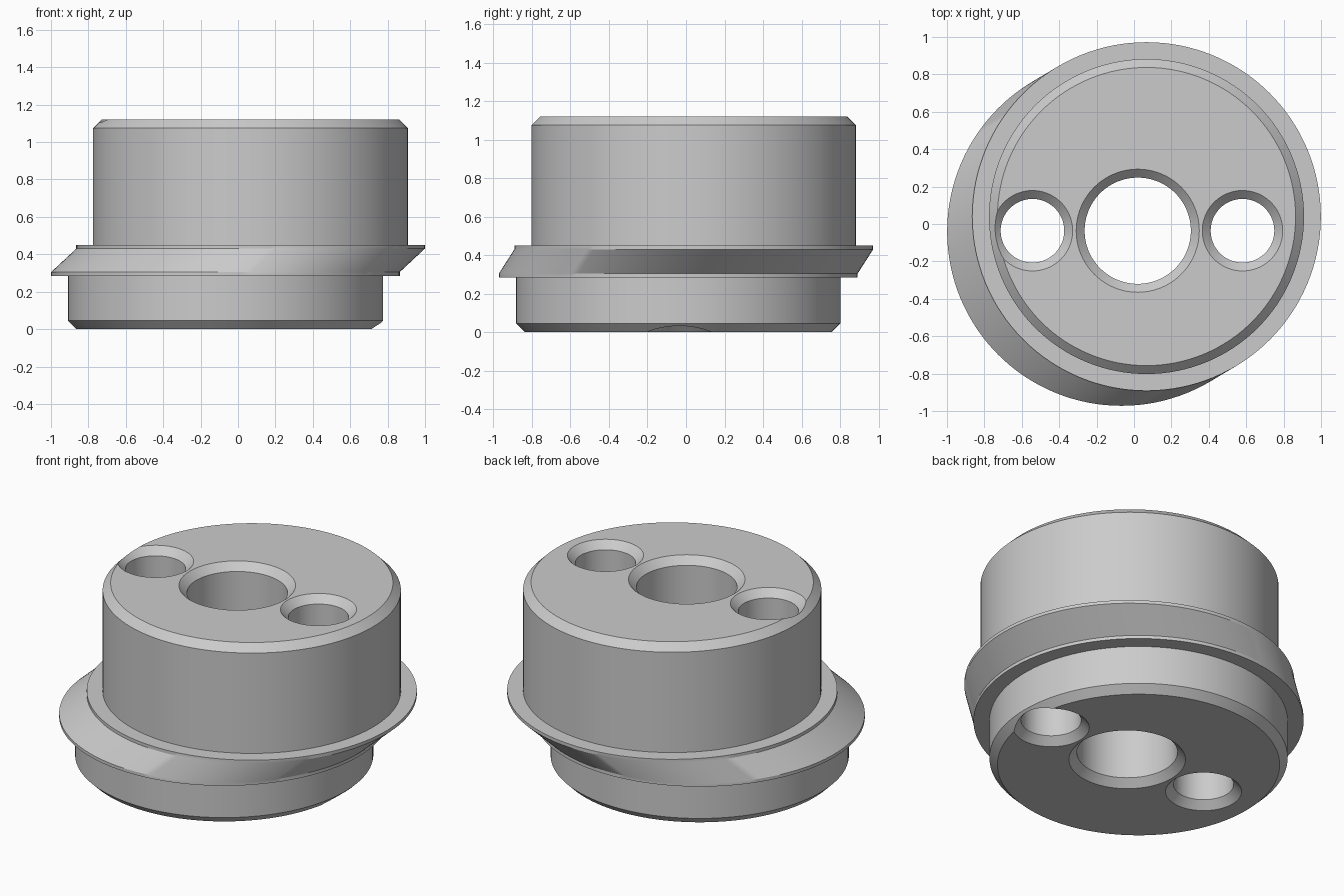
import bpy
import bmesh
from math import cos, sin, pi, radians

SEGMENTS = 128
HEIGHT = 1.12
BEVEL = 0.045
SHIFT_X, SHIFT_Y = 0.067, 0.04   # upper half sits at +shift, lower half at -shift

cube = bpy.data.objects.get("Cube")
if cube:
    bpy.data.objects.remove(cube, do_unlink=True)

steel = bpy.data.materials.new("plain_grey")
steel.use_nodes = True
grey = (0.6, 0.6, 0.6, 1)
steel.diffuse_color = grey
steel.node_tree.nodes["Principled BSDF"].inputs["Base Color"].default_value = grey


def loft(name, rings):
    """Closed solid through circles given as (x, y, z, radius), bottom to top."""
    bm = bmesh.new()
    loops = []
    for x, y, z, r in rings:
        angles = [2 * pi * i / SEGMENTS for i in range(SEGMENTS)]
        loops.append([bm.verts.new((x + r * cos(a), y + r * sin(a), z)) for a in angles])
    for low, high in zip(loops, loops[1:]):
        for i in range(SEGMENTS):
            j = (i + 1) % SEGMENTS
            bm.faces.new((low[i], low[j], high[j], high[i]))
    bm.faces.new(loops[0][::-1])
    bm.faces.new(loops[-1])
    mesh = bpy.data.meshes.new(name)
    bm.to_mesh(mesh)
    bm.free()
    mesh.materials.append(steel)
    obj = bpy.data.objects.new(name, mesh)
    bpy.context.collection.objects.link(obj)
    return obj


# Eccentric body: lower drum, slanted flange, upper drum
DRUM, FLANGE = 0.842, 0.932
lower = [(0, DRUM - BEVEL), (BEVEL, DRUM), (0.285, DRUM), (0.285, FLANGE), (0.305, FLANGE)]
upper = [(0.43, FLANGE), (0.45, FLANGE), (0.45, DRUM), (HEIGHT - BEVEL, DRUM), (HEIGHT, DRUM - BEVEL)]
body = loft("eccentric_body",
            [(-SHIFT_X, -SHIFT_Y, z, r) for z, r in lower]
            + [(SHIFT_X, SHIFT_Y, z, r) for z, r in upper])

# Three through holes, countersunk at both ends
over = 0.1
for name, x, r in (("centre_hole", 0.02, 0.284),
                   ("right_hole", -0.543, 0.17),
                   ("left_hole", 0.58, 0.17)):
    wide = r + BEVEL + over
    profile = [(-over, wide), (BEVEL, r), (HEIGHT - BEVEL, r), (HEIGHT + over, wide)]
    cutter = loft(name + "_cutter", [(x, -0.036, z, rad) for z, rad in profile])
    cutter.hide_render = True
    cut = body.modifiers.new(name, 'BOOLEAN')
    cut.operation = 'DIFFERENCE'
    cut.solver = 'EXACT'
    cut.object = cutter
    bpy.context.view_layer.objects.active = body
    bpy.ops.object.modifier_apply(modifier=cut.name)
    bpy.data.objects.remove(cutter, do_unlink=True)

# Smooth walls, sharp rims
bpy.ops.object.select_all(action='DESELECT')
body.select_set(True)
bpy.context.view_layer.objects.active = body
bpy.ops.object.shade_smooth_by_angle(angle=radians(25))
